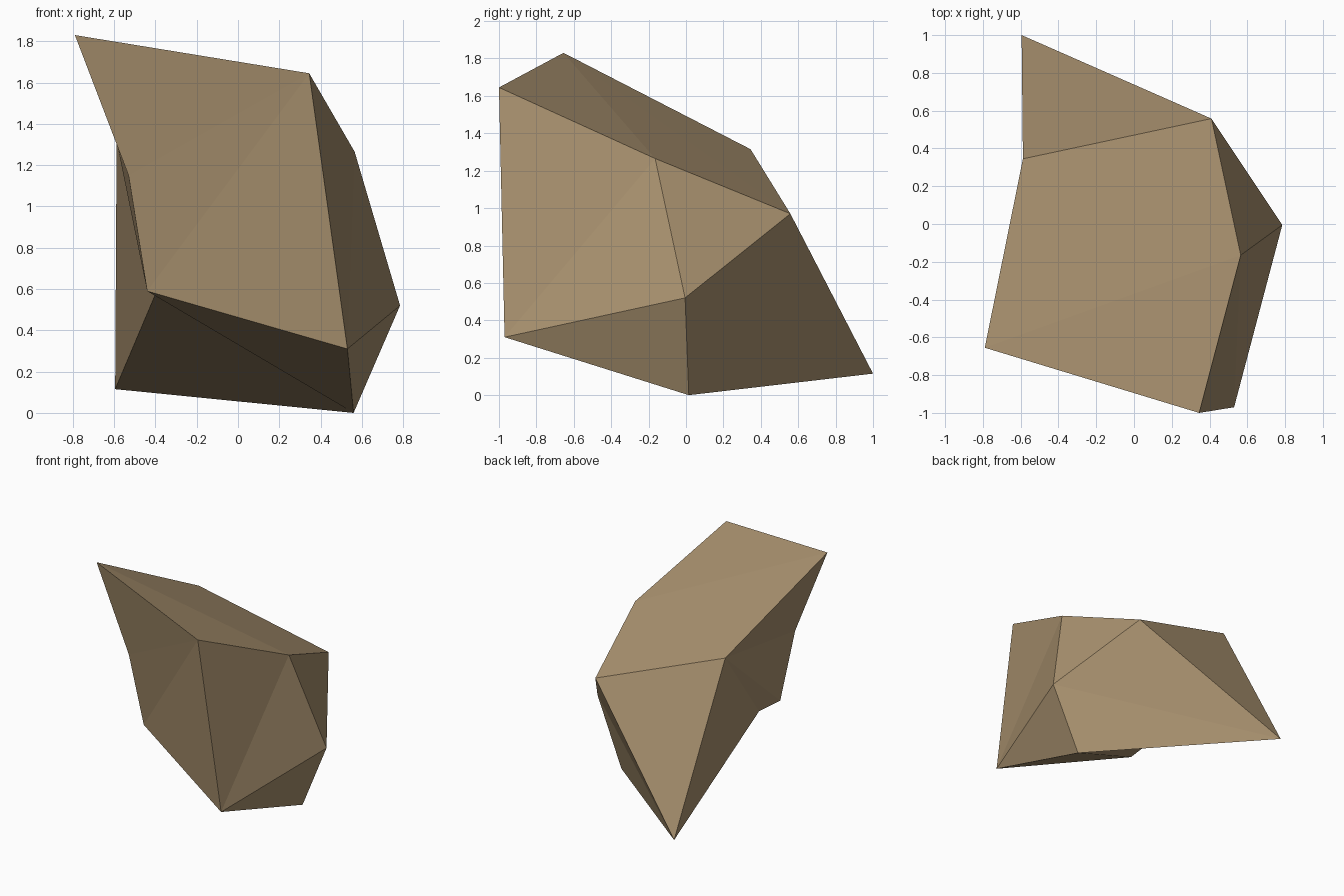
import bpy, bmesh

if "Cube" in bpy.data.objects:
    bpy.data.objects.remove(bpy.data.objects["Cube"])

# Corner points of the faceted boulder
P = {
    'A': (-0.79, -0.655, 1.83),   # top left peak
    'B': (0.345, -1.0, 1.645),    # top front corner
    'C': (0.565, -0.165, 1.265),
    'D': (0.785, -0.005, 0.52),
    'E': (0.53, -0.97, 0.31),
    'F': (0.56, 0.015, 0.0),      # lowest point
    'G': (-0.595, 1.0, 0.115),    # back toe
    'H': (-0.44, -0.56, 0.59),
    'I': (-0.588, 0.345, 1.315),
    'J': (-0.53, -0.62, 1.15),
    'K': (0.41, 0.558, 0.97),
    'L': (-0.40, -0.35, 0.575),
}
FACETS = (
    "ABC ACK AKI "        # sloping top
    "AJB JHB BHE "        # front
    "BEC CED CDK DEF "    # right side
    "KDG DFG KGI "        # back
    "AIJ IHJ IHL ILG "    # left side
    "HEF HFL LFG"         # underside
)

bm = bmesh.new()
verts = {k: bm.verts.new(co) for k, co in P.items()}
for f in FACETS.split():
    bm.faces.new([verts[c] for c in f])
bmesh.ops.recalc_face_normals(bm, faces=bm.faces[:])
mesh = bpy.data.meshes.new("boulder")
bm.to_mesh(mesh)
bm.free()

# Single tan stone colour
mat = bpy.data.materials.new("tan stone")
mat.diffuse_color = (0.39, 0.28, 0.156, 1)
mat.use_nodes = True
mat.node_tree.nodes["Principled BSDF"].inputs["Base Color"].default_value = mat.diffuse_color
mesh.materials.append(mat)
bpy.context.collection.objects.link(bpy.data.objects.new("boulder", mesh))
